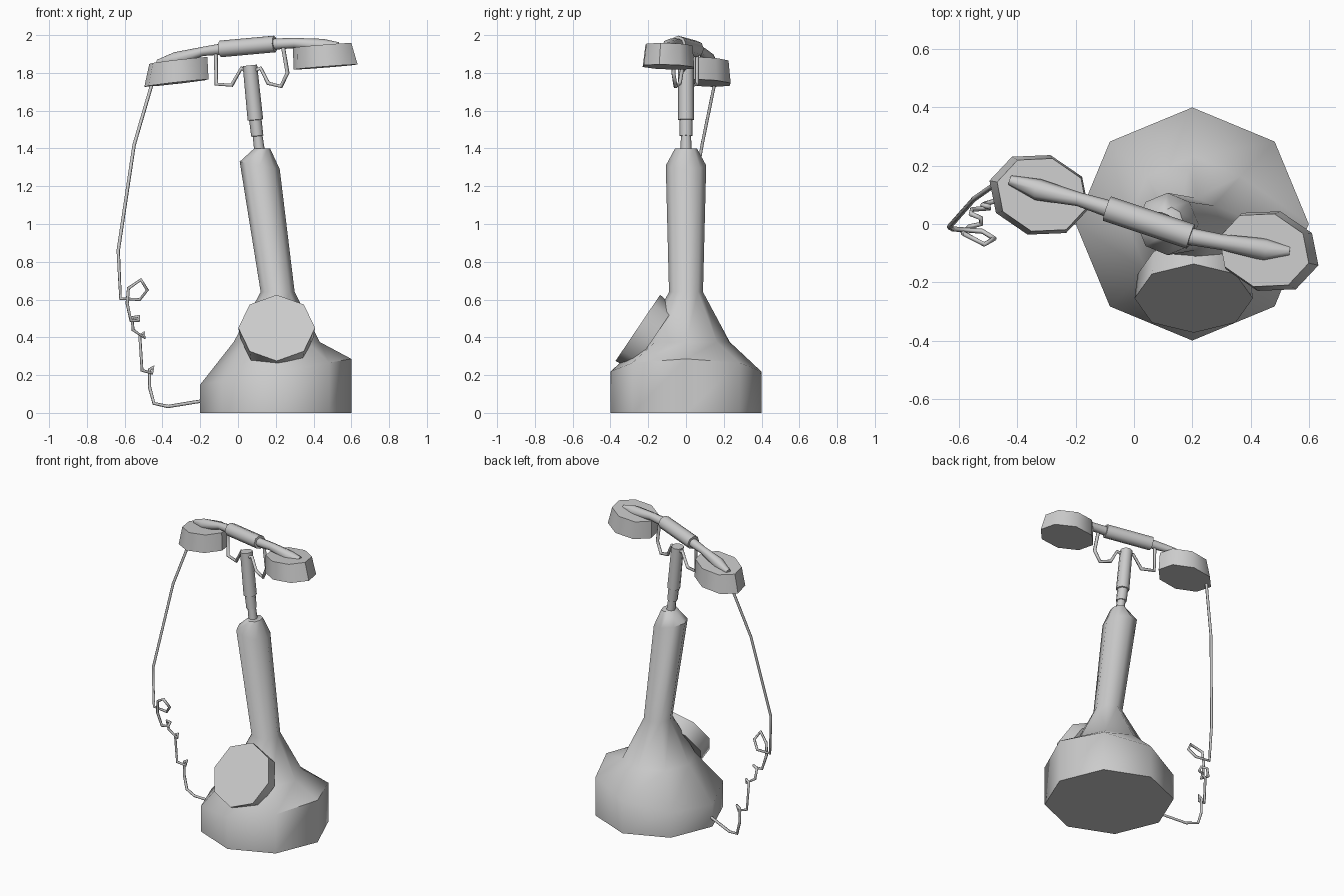
import bpy, bmesh
from math import sin, cos, pi, radians
from mathutils import Vector as V

if "Cube" in bpy.data.objects:
    bpy.data.objects.remove(bpy.data.objects["Cube"])


def loft(name, rings, n=8):
    """Skin closed n-sided rings, each given as (centre, half axis u, half axis v)."""
    bm = bmesh.new()
    loops = []
    for c, u, v in rings:
        loops.append([bm.verts.new(V(c) + V(u) * cos(2 * pi * i / n) + V(v) * sin(2 * pi * i / n))
                      for i in range(n)])
    for a, b in zip(loops, loops[1:]):
        for i in range(n):
            j = (i + 1) % n
            bm.faces.new((a[i], a[j], b[j], b[i]))
    bm.faces.new(loops[0][::-1])
    bm.faces.new(loops[-1])
    bmesh.ops.recalc_face_normals(bm, faces=bm.faces)
    me = bpy.data.meshes.new(name)
    bm.to_mesh(me)
    bm.free()
    ob = bpy.data.objects.new(name, me)
    bpy.context.collection.objects.link(ob)
    bpy.ops.object.select_all(action='DESELECT')
    ob.select_set(True)
    bpy.context.view_layer.objects.active = ob
    bpy.ops.object.shade_smooth_by_angle(angle=radians(50))
    return ob


def level(x, z, rx, ry, tilt=0.0):
    """Ring around the stem; tilt is the height change at its +x side."""
    return ((x, 0, z), (rx, 0, tilt), (0, ry, 0))


def rod(name, points):
    """Round bar through (x, y, z, radius) points."""
    ps = [V(p[:3]) for p in points]
    rings = []
    for i, p in enumerate(ps):
        d = (ps[min(i + 1, len(ps) - 1)] - ps[max(i - 1, 0)]).normalized()
        u = d.cross(V((0, 0, 1))).normalized()
        rings.append((p, u * points[i][3], u.cross(d) * points[i][3]))
    return loft(name, rings)


def wire(name, points, radius):
    cu = bpy.data.curves.new(name, 'CURVE')
    cu.dimensions = '3D'
    cu.bevel_depth = radius
    cu.bevel_resolution = 1
    cu.use_fill_caps = True
    sp = cu.splines.new('POLY')
    sp.points.add(len(points) - 1)
    for q, p in zip(sp.points, points):
        q.co = (*p, 1)
    ob = bpy.data.objects.new(name, cu)
    bpy.context.collection.objects.link(ob)
    return ob


# Base and leaning stem
loft("base_and_stem", [
    level(.2, 0, .4, .4), level(.2, .218, .4, .4, .068), level(.205, .375, .228, .232),
    level(.21, .64, .09, .09), level(.115, 1.31, .106, .107, -.02), level(.128, 1.40, .042, .058)])

# Stepped post on top of the stem
loft("stem_post", [
    level(.115, 1.38, .028, .03, .003), level(.104, 1.465, .026, .027, .003),
    level(.102, 1.467, .032, .034, .003), level(.092, 1.55, .033, .035, .003),
    level(.092, 1.552, .041, .042, .004), level(.063, 1.84, .038, .041, .004)])

# Tilted mouthpiece
n = V((0, -.83, .56)).normalized()
side = V((1, 0, 0))
up = V((0, .56, .83)).normalized()
face = V((.205, -.255, .45))
loft("mouthpiece", [(face, side * .203, up * .211), (face - n * .1, side * .193, up * .2)])

# Handset grip and tapering arms
rod("handset_grip", [(-.093, .053, 1.927, .044), (.195, -.043, 1.953, .044)])
rod("handset_arm_left", [(-.08, .05, 1.927, .03), (-.19, .085, 1.913, .024),
                         (-.33, .118, 1.873, .037), (-.425, .15, 1.853, .017)])
rod("handset_arm_right", [(.18, -.04, 1.952, .03), (.3, -.062, 1.958, .027),
                          (.45, -.088, 1.942, .038), (.535, -.093, 1.945, .017)])


# Earpiece cups, stretched along the handset
def cup(name, bottom, top, s, slope):
    a = radians(-16)
    u = V((cos(a), sin(a), slope)) * s
    v = V((-sin(a), cos(a), 0))
    return loft(name, [(bottom, u * .177, v * .142), (top, u * .16, v * .13)])


cup("earpiece_left", (-.326, .1, 1.746), (-.316, .1, 1.866), -1, .115)
cup("earpiece_right", (.463, -.093, 1.831), (.446, -.09, 1.946), 1, .08)

# Wire cradle prongs
for name, pts in {
    "cradle_left": [(.06, 1.80), (.018, 1.825), (-.033, 1.735), (-.115, 1.74), (-.118, 1.915)],
    "cradle_right": [(.06, 1.80), (.12, 1.825), (.16, 1.745), (.228, 1.728), (.262, 1.80), (.238, 1.94)],
}.items():
    wire(name, [(x, -.33 * (x - .06), z) for x, z in pts], .011)

# Hanging, kinked cord
wire("cord", [
    (-.45, .155, 1.76), (-.55, .085, 1.418), (-.634, -.01, .86), (-.622, -.017, .605),
    (-.52, -.025, .60), (-.48, -.05, .65), (-.514, -.07, .705), (-.58, -.035, .66),
    (-.587, -.03, .58), (-.567, -.01, .487), (-.525, .0, .49), (-.525, .02, .51),
    (-.56, .035, .505), (-.556, .05, .44), (-.495, .055, .397), (-.497, .06, .425),
    (-.52, .065, .41), (-.508, .07, .225), (-.455, .085, .21), (-.447, .09, .245),
    (-.468, .09, .23), (-.468, .09, .135), (-.445, .085, .05), (-.37, .06, .034),
    (-.18, .0, .065)], .009)
